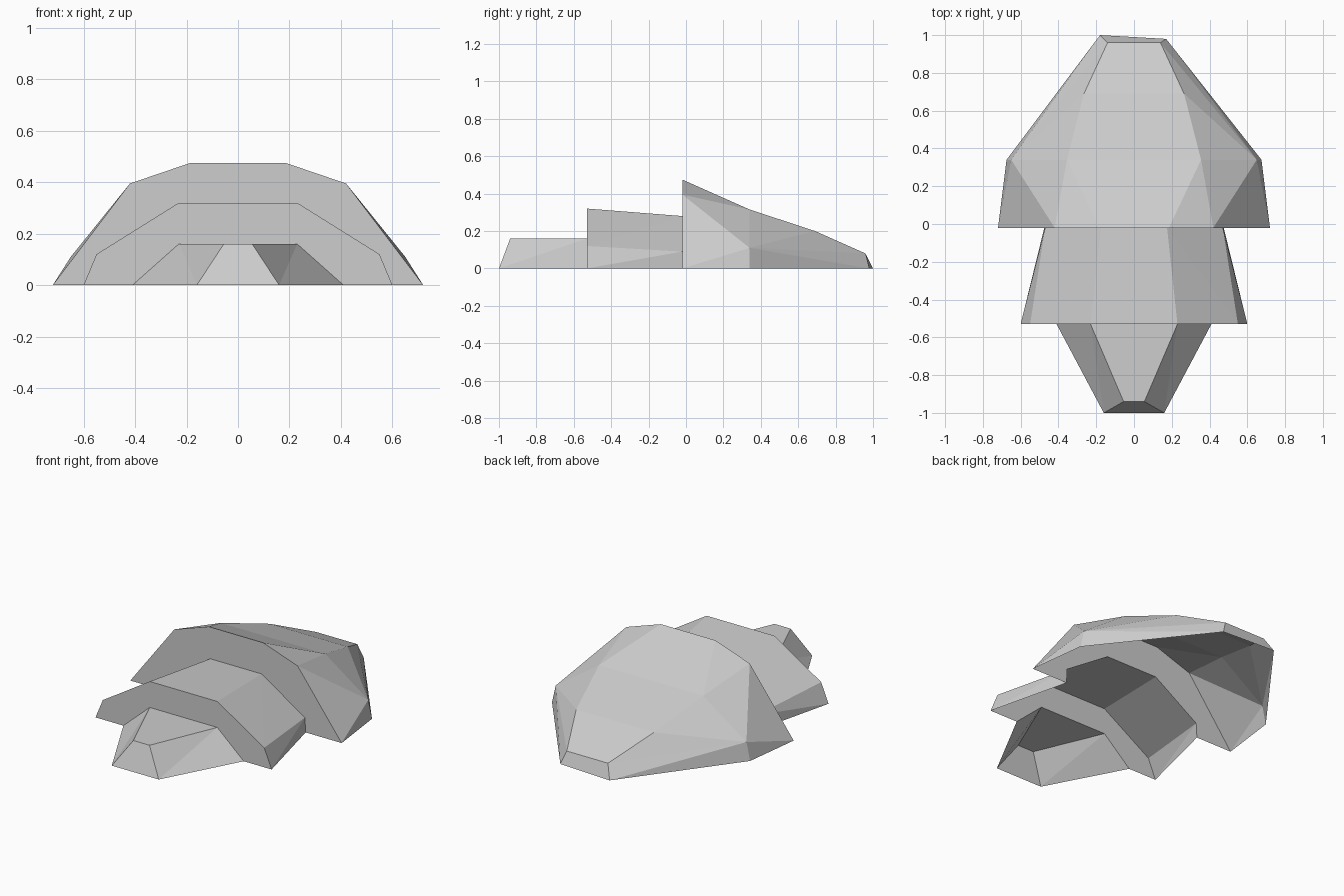
import bpy, bmesh
from mathutils import Vector

cube = bpy.data.objects.get("Cube")
if cube:
    bpy.data.objects.remove(cube, do_unlink=True)

grey = bpy.data.materials.new("light_grey")
grey.use_nodes = True
grey.diffuse_color = (0.61, 0.61, 0.61, 1)
grey.node_tree.nodes["Principled BSDF"].inputs["Base Color"].default_value = (0.61, 0.61, 0.61, 1)

# Corner points on the +x half; the other half is mirrored
P = {
    # front segment: tip and its back rim
    "a": (0.16, -1.0, 0), "b": (0.055, -0.94, 0.16),
    "c": (0.41, -0.53, 0), "d": (0.23, -0.53, 0.16),
    # middle segment: front rim and back rim
    "e": (0.60, -0.53, 0), "f": (0.55, -0.53, 0.12), "g": (0.23, -0.53, 0.32),
    "h": (0.475, -0.02, 0), "i": (0.47, -0.02, 0.09), "j": (0.175, -0.02, 0.28),
    # rear segment: front rim, shoulder, back ridge and tail
    "k": (0.72, -0.02, 0), "l": (0.42, -0.02, 0.395), "m": (0.185, -0.02, 0.475),
    "n": (0.675, 0.34, 0), "o": (0.65, 0.34, 0.11), "p": (0.355, 0.34, 0.315),
    "q": (0.265, 0.69, 0.2), "r": (0.14, 0.96, 0.08), "s": (0.17, 0.98, 0),
}
# The tail is slightly skewed on the -x side
SKEW = {"s": (-0.18, 1.0, 0)}
CORE = Vector((0, 0.3, 0))


def shell(name, sides, middles):
    """Open faceted shell: side faces on both halves, plus quads across the middle."""
    bm = bmesh.new()
    verts = {}

    def vert(key, side):
        if (key, side) not in verts:
            x, y, z = P[key]
            co = (x, y, z) if side > 0 else SKEW.get(key, (-x, y, z))
            verts[key, side] = bm.verts.new(co)
        return verts[key, side]

    for keys in sides.split():
        for side in (1, -1):
            bm.faces.new([vert(k, side) for k in keys])
    for u, v in middles.split():
        bm.faces.new([vert(u, 1), vert(v, 1), vert(v, -1), vert(u, -1)])
    # Turn every face outwards
    bm.normal_update()
    for face in bm.faces:
        if face.normal.dot(face.calc_center_median() - CORE) < 0:
            face.normal_flip()
    mesh = bpy.data.meshes.new(name)
    bm.to_mesh(mesh)
    bm.free()
    mesh.materials.append(grey)
    obj = bpy.data.objects.new(name, mesh)
    bpy.context.collection.objects.link(obj)


shell("front_segment", "abd adc", "ab bd")
# Middle and rear segments each start with a flat arched wall
shell("middle_segment", "efc fgdc ehi eif fij fjg", "dg gj")
shell("rear_segment", "khi kil lijm klo kon lpo lmp opq oqr ors nos",
      "jm mp pq qr rs")
